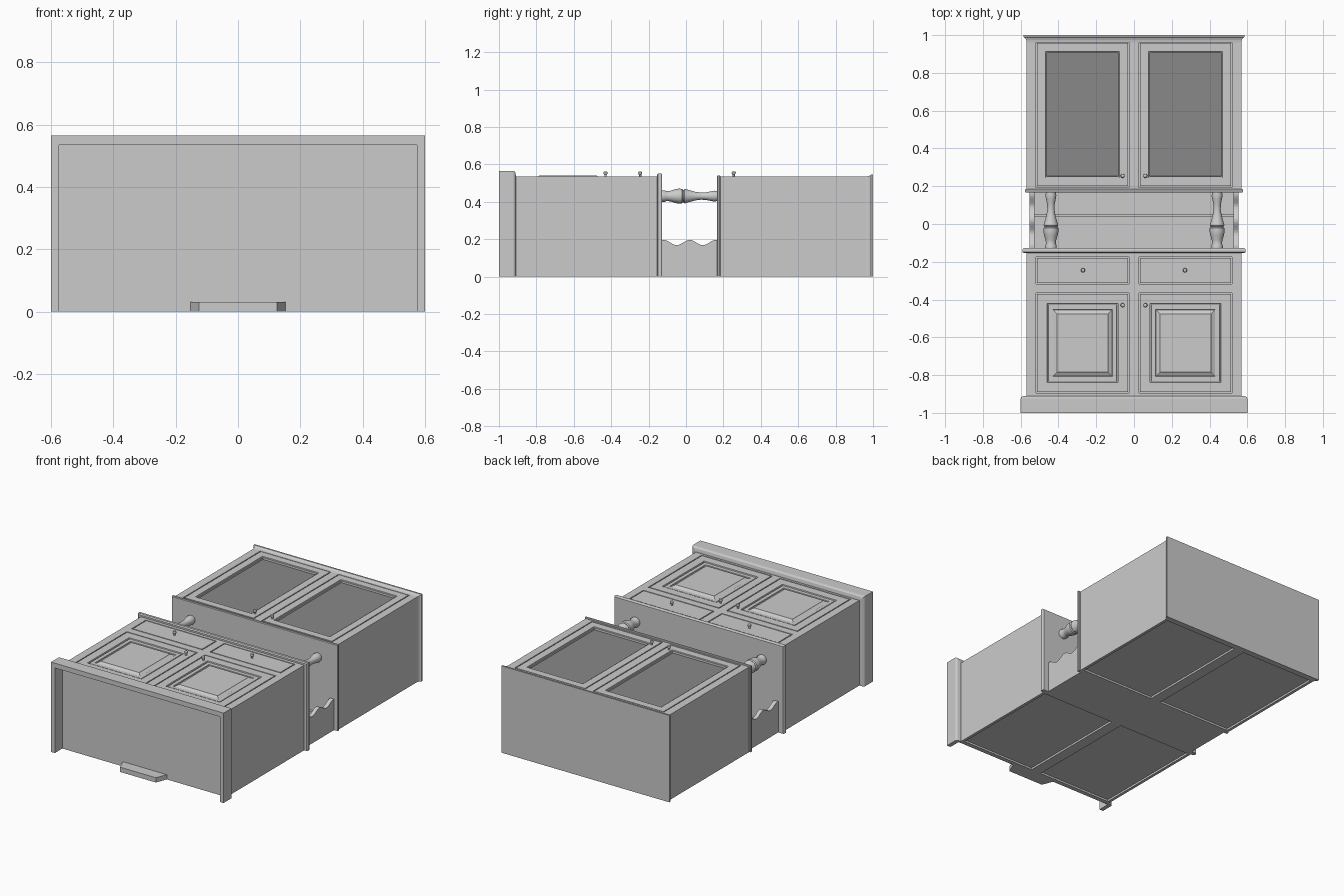
import bpy
import bmesh
from math import cos, sin, pi

cube = bpy.data.objects.get("Cube")
if cube:
    bpy.data.objects.remove(cube, do_unlink=True)


def material(name, value):
    mat = bpy.data.materials.new(name)
    mat.use_nodes = True
    colour = (value, value, value, 1)
    mat.diffuse_color = colour
    mat.node_tree.nodes["Principled BSDF"].inputs["Base Color"].default_value = colour
    return mat


PAINT = material("light grey paint", 0.6)
GLASS = material("dark grey glass", 0.25)


def loft(name, rings, cap=None, smooth=False):
    """Skin equal rings of points and close both ends; cap colours the last end."""
    bm = bmesh.new()
    loops = [[bm.verts.new(p) for p in ring] for ring in rings]
    n = len(loops[0])
    for a, b in zip(loops, loops[1:]):
        for i in range(n):
            j = (i + 1) % n
            bm.faces.new((a[i], a[j], b[j], b[i])).smooth = smooth
    bm.faces.new(loops[0])
    end = bm.faces.new(loops[-1])
    if cap:
        end.material_index = 1
    bmesh.ops.recalc_face_normals(bm, faces=bm.faces[:])
    mesh = bpy.data.meshes.new(name)
    bm.to_mesh(mesh)
    bm.free()
    mesh.materials.append(PAINT)
    if cap:
        mesh.materials.append(cap)
    obj = bpy.data.objects.new(name, mesh)
    bpy.context.collection.objects.link(obj)
    return obj


def rect(x0, x1, y0, y1, z):
    return [(x0, y0, z), (x1, y0, z), (x1, y1, z), (x0, y1, z)]


def box(name, x0, x1, y0, y1, z0, z1):
    return loft(name, [rect(x0, x1, y0, y1, z0), rect(x0, x1, y0, y1, z1)])


def stepped(name, x0, x1, y0, y1, steps, cap=None):
    """Panel made of rectangles, each with its own (inset, height)."""
    return loft(name, [rect(x0 + d, x1 - d, y0 + d, y1 - d, z) for d, z in steps], cap)


def moulding(name, sections):
    """Full-depth moulding lofted along y through (y, half width, front height)."""
    return loft(name, [[(-w, y, 0), (w, y, 0), (w, y, h), (-w, y, h)]
                       for y, w, h in sections])


def lathe(name, profile, x, y, z, along_y=False, sides=24):
    """Turned part through (distance, radius) pairs, along y or z."""
    rings = []
    for t, r in profile:
        circle = [(r * cos(2 * pi * k / sides), r * sin(2 * pi * k / sides))
                  for k in range(sides)]
        rings.append([(x + a, y + t, z + b) if along_y else (x + a, y + b, z + t)
                      for a, b in circle])
    obj = loft(name, rings, smooth=True)
    bpy.ops.object.select_all(action="DESELECT")
    bpy.context.view_layer.objects.active = obj
    obj.select_set(True)
    bpy.ops.object.shade_smooth_by_angle(angle=pi / 5)
    return obj


W = 0.568                      # cabinet half width
FRONT = 0.535                  # height of the front face
CORE = 0.512                   # bottom of the grooves
DOOR_IN, DOOR_OUT = 0.032, 0.513
GAP = 0.006


def mirrored_panel(name, y0, y1, steps, cap=None):
    stepped("left_" + name, DOOR_IN, DOOR_OUT, y0, y1, steps, cap)
    stepped("right_" + name, -DOOR_OUT, -DOOR_IN, y0, y1, steps, cap)


def cabinet(name, y0, y1, rails):
    """Carcass with recessed back panels and a front frame."""
    box(name + "_core", -0.552, 0.552, y0, y1, 0.012, CORE)
    for s, side in ((1, "left"), (-1, "right")):
        a, b = sorted((s * 0.55, s * W))
        box(f"{name}_{side}_side", a, b, y0, y1, 0, FRONT)
        a, b = sorted((s * (DOOR_OUT + GAP), s * 0.551))
        box(f"{name}_{side}_stile", a, b, y0, y1, CORE, FRONT)
    m = DOOR_IN - GAP
    box(name + "_middle_stile", -m, m, y0, y1, CORE, FRONT)
    for a, b in rails:
        box(name + "_rail", -0.55, 0.55, a, b, CORE, FRONT)
    box(name + "_back_stile", -0.035, 0.035, y0, y1, 0, 0.02)
    for a, b in ((y0, y0 + 0.018), (y1 - 0.018, y1)):
        box(name + "_back_rail", -0.55, 0.55, a, b, 0, 0.02)


# Lower and upper carcasses
cabinet("lower_cabinet", -0.915, -0.145,
        [(-0.915, -0.896), (-0.364, -0.318), (-0.174, -0.145)])
cabinet("upper_cabinet", 0.18, 0.98, [(0.18, 0.194), (0.964, 0.98)])

# Glazed upper doors
mirrored_panel("glass_door", 0.2, 0.958,
               [(0, CORE), (0, FRONT), (0.045, FRONT), (0.047, 0.531),
                (0.052, 0.531), (0.053, 0.52)], GLASS)

# Lower doors with raised panels
mirrored_panel("lower_door", -0.89, -0.37,
               [(0, CORE), (0, FRONT), (0.052, FRONT), (0.054, 0.527), (0.058, 0.527),
                (0.06, 0.532), (0.083, 0.532), (0.085, 0.527), (0.104, 0.537),
                (0.106, 0.54)])

# Drawers
mirrored_panel("drawer", -0.312, -0.18, [(0, CORE), (0, FRONT)])

# Knobs
KNOB = [(-0.01, 0.006), (0.01, 0.006), (0.014, 0.01), (0.02, 0.011),
        (0.025, 0.009), (0.028, 0.004)]
for part, x, y in (("upper_knob", 0.06, 0.255), ("lower_knob", 0.06, -0.43),
                   ("drawer_knob", 0.27, -0.245)):
    for s in (1, -1):
        lathe(part, KNOB, s * x, y, FRONT, sides=16)

# Crown, ledge and worktop mouldings
moulding("crown", [(0.962, W, FRONT), (0.975, 0.571, 0.537), (0.985, 0.577, 0.541),
                   (0.99, 0.584, 0.546), (1, 0.584, 0.546)])
moulding("upper_ledge", [(0.166, 0.574, 0.538), (0.17, 0.577, 0.541),
                         (0.18, 0.577, 0.541), (0.184, 0.574, 0.538)])
moulding("worktop", [(-0.154, 0.583, 0.545), (-0.149, 0.59, 0.552),
                     (-0.134, 0.59, 0.552), (-0.128, 0.586, 0.548)])

# Plinth: three boards with a rounded cap
box("plinth_front", -0.6, 0.6, -1, -0.925, FRONT, 0.565)
for s in (1, -1):
    a, b = sorted((s * 0.574, s * 0.6))
    box("plinth_side", a, b, -1, -0.925, 0, 0.565)
moulding("plinth_cap", [(-0.925, 0.6, 0.565), (-0.918, 0.598, 0.563),
                        (-0.913, 0.592, 0.557), (-0.91, 0.575, 0.542)])

# Tapered back foot under the base
loft("back_foot", [[(-w, y, 0), (w, y, 0), (w, y, 0.03), (-w, y, 0.03)]
                   for y, w in ((-0.92, 0.155), (-0.995, 0.125))])

# Open niche: back board, shelf and wavy side brackets
box("niche_back", -0.55, 0.55, -0.14, 0.18, 0, 0.025)
box("niche_shelf", -0.53, 0.53, 0.036, 0.054, 0.01, 0.15)
steps = 36
ys = [-0.135 + 0.31 * k / steps for k in range(steps + 1)]
outline = [(y, 0.182 + 0.014 * cos(2 * pi * (y - 0.02) / 0.14)) for y in ys]
outline += [(ys[-1], 0), (ys[0], 0)]
for s in (1, -1):
    loft("niche_bracket", [[(s * x, y, z) for y, z in outline] for x in (0.527, 0.552)])

# Turned spindles
SPINDLE = [(-0.13, 0.03), (-0.115, 0.031), (-0.105, 0.026), (-0.085, 0.028),
           (-0.06, 0.036), (-0.04, 0.04), (-0.022, 0.039), (-0.016, 0.034),
           (-0.012, 0.034), (-0.007, 0.039), (0, 0.037), (0.02, 0.031), (0.05, 0.023),
           (0.08, 0.019), (0.105, 0.02), (0.13, 0.025), (0.15, 0.029), (0.168, 0.026)]
for s in (1, -1):
    lathe("spindle", SPINDLE, s * 0.44, 0, 0.43, along_y=True)
